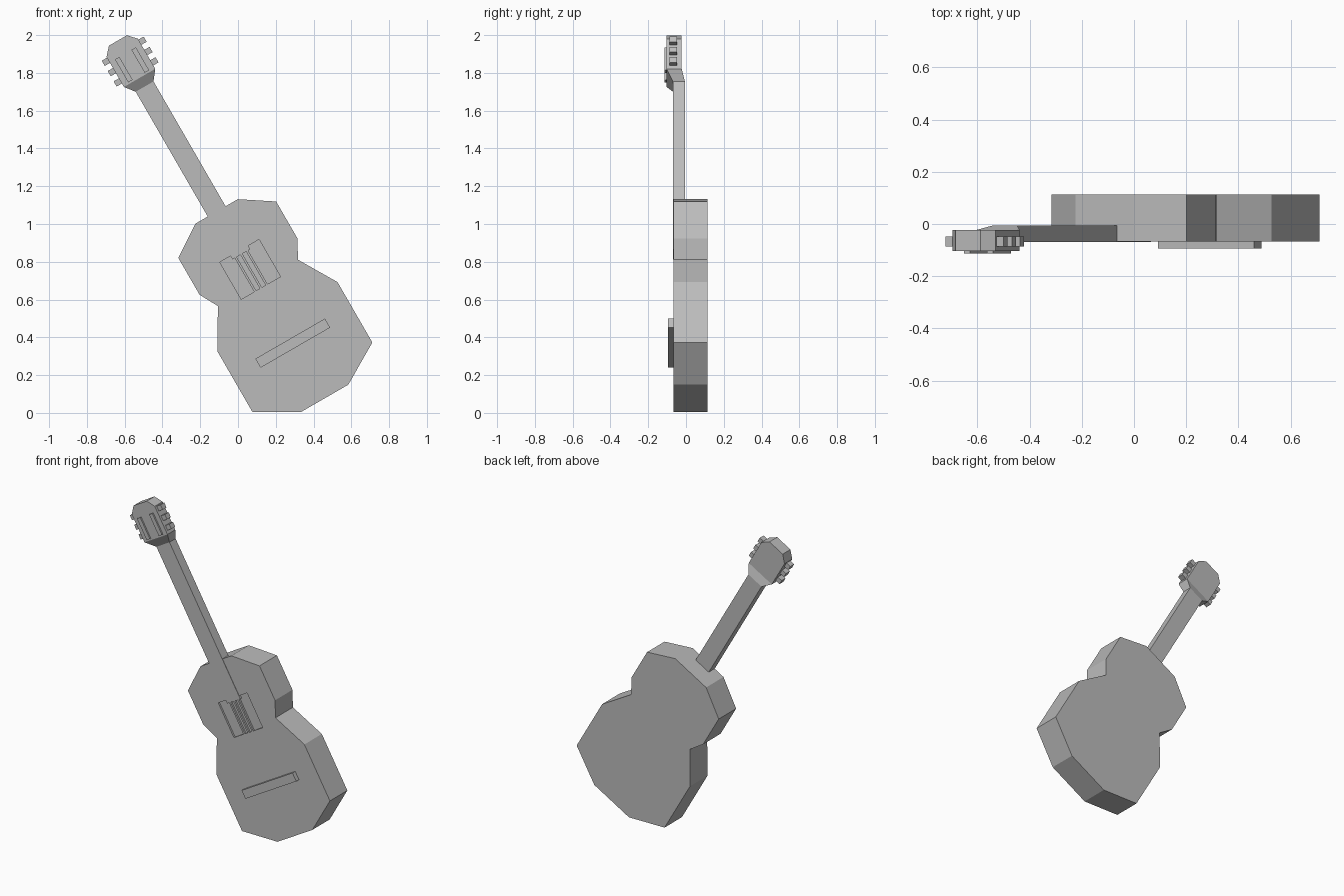
import bpy, bmesh
from math import radians
from mathutils import Matrix, Vector

old = bpy.data.objects.get("Cube")
if old:
    bpy.data.objects.remove(old, do_unlink=True)

# Single material
grey = bpy.data.materials.new("plain_grey")
grey.use_nodes = True
tone = (0.5, 0.5, 0.5, 1)
grey.diffuse_color = tone
grey.node_tree.nodes["Principled BSDF"].inputs["Base Color"].default_value = tone

# The instrument is modelled upright, then leaned over in the XZ plane
LEAN = Matrix.Translation((0.377, 0, 0.218)) @ Matrix.Rotation(radians(-30), 4, 'Y')


def finish(name, bm):
    bmesh.ops.recalc_face_normals(bm, faces=bm.faces)
    bm.transform(LEAN)
    mesh = bpy.data.meshes.new(name)
    bm.to_mesh(mesh)
    bm.free()
    mesh.materials.append(grey)
    obj = bpy.data.objects.new(name, mesh)
    bpy.context.collection.objects.link(obj)
    return obj


def box(name, x, y, z):
    """Box from (low, high) pairs."""
    bm = bmesh.new()
    bmesh.ops.create_cube(bm, size=1)
    for v in bm.verts:
        v.co = Vector([(lo + hi) / 2 + c * (hi - lo)
                       for c, (lo, hi) in zip(v.co, (x, y, z))])
    return finish(name, bm)


def slab(name, half_profile, front, back):
    """Extrude a mirrored (half width, height) outline along y."""
    outline = half_profile + [(-w, h) for w, h in reversed(half_profile)]
    bm = bmesh.new()
    face = bm.faces.new([bm.verts.new((w, front, h)) for w, h in outline])
    out = bmesh.ops.extrude_face_region(bm, geom=[face])["geom"]
    moved = [v for v in out if isinstance(v, bmesh.types.BMVert)]
    bmesh.ops.translate(bm, verts=moved, vec=(0, back - front, 0))
    return finish(name, bm)


# Main dimensions
FRONT, BACK = -0.0665, 0.1135
NECK_W, NECK_FRONT, NECK_BACK, NECK_TOP = 0.0545, -0.069, -0.006, 1.743
HEAD_W, HEAD_FRONT, HEAD_BACK, HEAD_BASE = 0.096, -0.103, -0.023, 1.796

# Body with a shallow square sound hole
body = slab("body", [(0.145, -0.163), (0.367, -0.033), (0.367, 0.336), (0.245, 0.543),
                     (0.299, 0.643), (0.299, 0.868), (0.129, 0.98)], FRONT, BACK)
hole = (0.512, 0.739)
cutter = box("hole_cutter", (-0.12, 0.12), (FRONT - 0.05, FRONT + 0.012), hole)
cutter.hide_render = True
cut = body.modifiers.new("sound_hole", 'BOOLEAN')
cut.operation = 'DIFFERENCE'
cut.solver = 'EXACT'
cut.object = cutter
graph = bpy.context.evaluated_depsgraph_get()
body.data = bpy.data.meshes.new_from_object(body.evaluated_get(graph))
body.modifiers.clear()
bpy.data.objects.remove(cutter, do_unlink=True)

# Strings across the sound hole
for i, x in enumerate((-0.035, 0, 0.035)):
    box(f"string_{i + 1}", (x - 0.006, x + 0.006), (FRONT, FRONT + 0.014), hole)

# Bridge
box("bridge", (-0.2125, 0.2125), (-0.0945, FRONT + 0.01), (0.147, 0.202))

# Neck, reaching just over the sound hole
box("neck", (-NECK_W, NECK_W), (NECK_FRONT, NECK_BACK), (0.718, NECK_TOP))

# Flared joint between neck and headstock
bm = bmesh.new()
rings = []
for w, front, back, z in ((NECK_W, NECK_FRONT, NECK_BACK, NECK_TOP),
                          (HEAD_W, HEAD_FRONT, HEAD_BACK, HEAD_BASE)):
    rings.append([bm.verts.new((x, y, z)) for x, y in
                  ((-w, front), (w, front), (w, back), (-w, back))])
low, high = rings
bm.faces.new(low)
bm.faces.new(high)
for i in range(4):
    j = (i + 1) % 4
    bm.faces.new((low[i], low[j], high[j], high[i]))
finish("head_joint", bm)

# Headstock
slab("headstock", [(HEAD_W, HEAD_BASE), (HEAD_W, 1.98), (0.055, 2.025)], HEAD_FRONT, HEAD_BACK)

# Raised head strips and tuning pegs on both sides
for side, label in ((1, "left"), (-1, "right")):
    a, b = sorted((side * 0.037, side * 0.064))
    box(f"{label}_head_strip", (a, b), (-0.113, HEAD_FRONT + 0.005), (1.806, 1.946))
    a, b = sorted((side * 0.085, side * 0.128))
    for i in range(3):
        z = 1.833 + i * 0.063
        box(f"{label}_tuning_peg_{i + 1}", (a, b), (-0.087, -0.048), (z - 0.016, z + 0.016))
